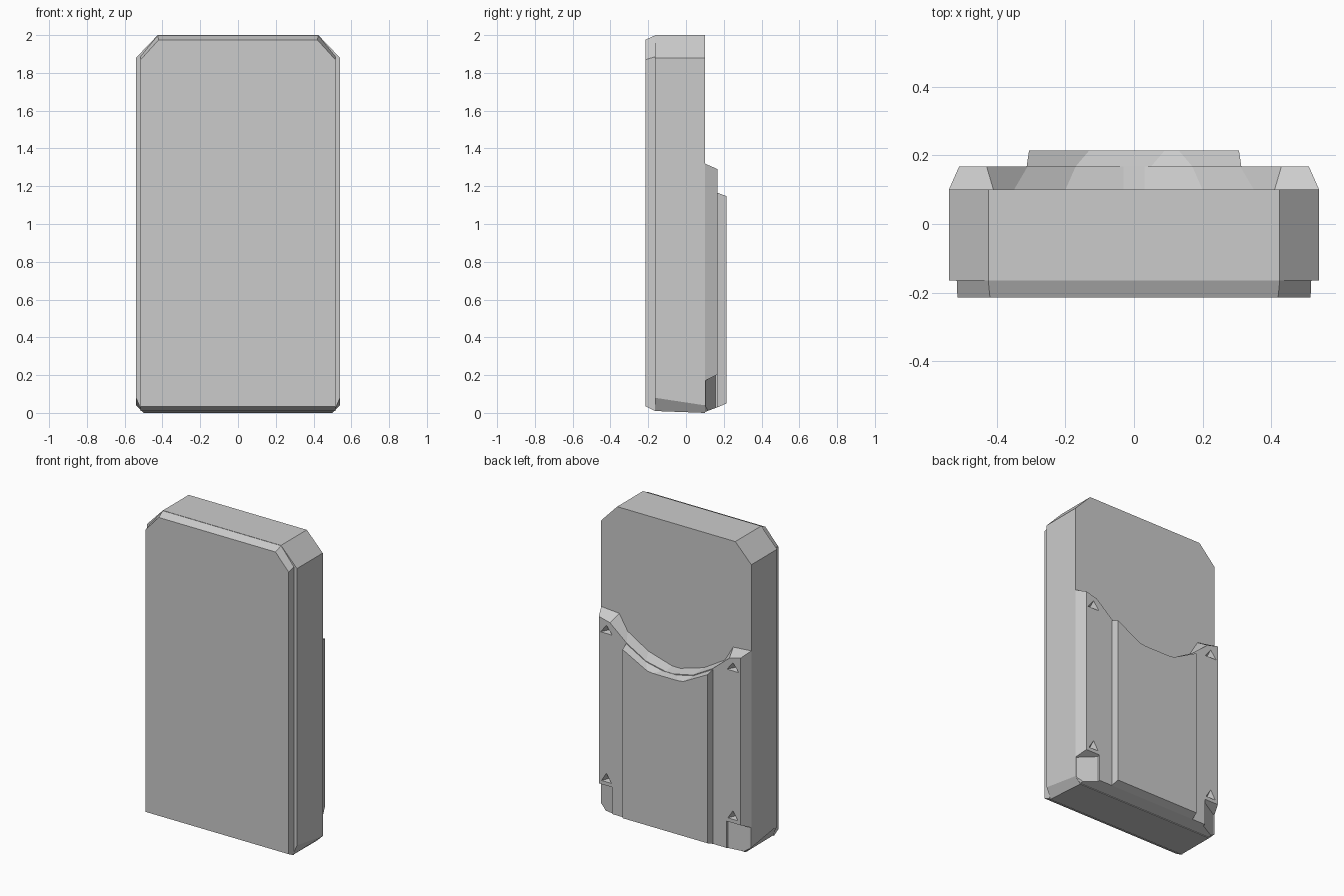
import bpy, bmesh
from mathutils import Vector

cube = bpy.data.objects.get("Cube")
if cube:
    bpy.data.objects.remove(cube, do_unlink=True)

grey = bpy.data.materials.new("light_grey")
grey.use_nodes = True
GREY = (0.6, 0.6, 0.6, 1)
grey.diffuse_color = GREY
grey.node_tree.nodes["Principled BSDF"].inputs["Base Color"].default_value = GREY


def make_object(name, bm):
    bmesh.ops.recalc_face_normals(bm, faces=bm.faces)
    mesh = bpy.data.meshes.new(name)
    bm.to_mesh(mesh)
    bm.free()
    mesh.materials.append(grey)
    obj = bpy.data.objects.new(name, mesh)
    bpy.context.collection.objects.link(obj)
    return obj


def loft(name, sections):
    """Skin a list of equal-length point rings and cap both ends."""
    bm = bmesh.new()
    rings = [[bm.verts.new(p) for p in ring] for ring in sections]
    for a, b in zip(rings, rings[1:]):
        for i in range(len(a)):
            j = (i + 1) % len(a)
            bm.faces.new((a[i], a[j], b[j], b[i]))
    bm.faces.new(rings[0])
    bm.faces.new(rings[-1])
    return make_object(name, bm)


def mirrored(y, half):
    """Close a right-hand outline of (x, z) points by mirroring it in x."""
    left = [(-x, z) for x, z in reversed(half) if x > 0]
    return [Vector((x, y, z)) for x, z in half + left]


# Main slab with clipped corners
loft("body", [
    mirrored(-0.165, [(0.51, 0.01), (0.54, 0.08), (0.54, 1.88), (0.425, 2.0)]),
    mirrored(0.10, [(0.50, 0.0), (0.54, 0.04), (0.54, 1.88), (0.425, 2.0)]),
])

# Slightly smaller raised front with a sloping top and bottom edge
loft("front_plate", [
    mirrored(-0.215, [(0.515, 0.035), (0.515, 1.87), (0.42, 1.975)]),
    mirrored(-0.165, [(0.517, 0.01), (0.517, 1.885), (0.425, 1.998)]),
])

# Lower back shell with a dipped upper rim
shell = loft("back_shell", [
    mirrored(0.10, [(0.50, 0.005), (0.54, 0.04), (0.54, 1.32), (0.41, 1.31),
                    (0.35, 1.21), (0.20, 1.12), (0.03, 1.07)]),
    mirrored(0.168, [(0.49, 0.03), (0.51, 0.06), (0.51, 1.29), (0.43, 1.27),
                     (0.31, 1.17), (0.17, 1.09), (0.03, 1.06)]),
])

# Raised centre panel following the dip
loft("centre_panel", [
    mirrored(0.10, [(0.315, 0.005), (0.315, 1.18), (0.20, 1.115), (0.03, 1.068)]),
    mirrored(0.168, [(0.313, 0.03), (0.313, 1.165), (0.17, 1.085), (0.05, 1.058)]),
    mirrored(0.215, [(0.306, 0.05), (0.306, 1.147), (0.13, 1.055), (0.09, 1.05)]),
])


def cut(target, cutter):
    mod = target.modifiers.new("cut", 'BOOLEAN')
    mod.operation = 'DIFFERENCE'
    mod.solver = 'EXACT'
    mod.object = cutter
    bpy.context.view_layer.objects.active = target
    bpy.ops.object.modifier_apply(modifier=mod.name)
    bpy.data.objects.remove(cutter, do_unlink=True)


def dent(side, x, z, radius, height):
    """Three-sided pointed hollow opening to the back."""
    base = [(side * (x - radius), 0.19, z), (side * (x + radius), 0.19, z),
            (side * x, 0.19, z + height)]
    tip = Vector((side * x, 0.115, z + 0.01))
    bm = bmesh.new()
    ring = [bm.verts.new(p) for p in base]
    point = bm.verts.new(tip)
    bm.faces.new(ring)
    for i in range(3):
        bm.faces.new((ring[i], ring[(i + 1) % 3], point))
    return make_object("dent_cutter", bm)


for side in (-1, 1):
    # Clipped lower corner under a small overhang
    corner = [(0.57, 0.103), (0.53, 0.103), (0.41, 0.155), (0.41, 0.19), (0.57, 0.19)]
    cut(shell, loft("corner_cutter", [
        [(side * x, y, -0.05) for x, y in corner],
        [(side * x, y, 0.17 + 0.5 * (y - 0.1)) for x, y in corner],
    ]))
    # Pointed hollows at both ends of each rail
    cut(shell, dent(side, 0.455, 0.225, 0.05, 0.08))
    cut(shell, dent(side, 0.455, 1.19, 0.06, 0.075))
